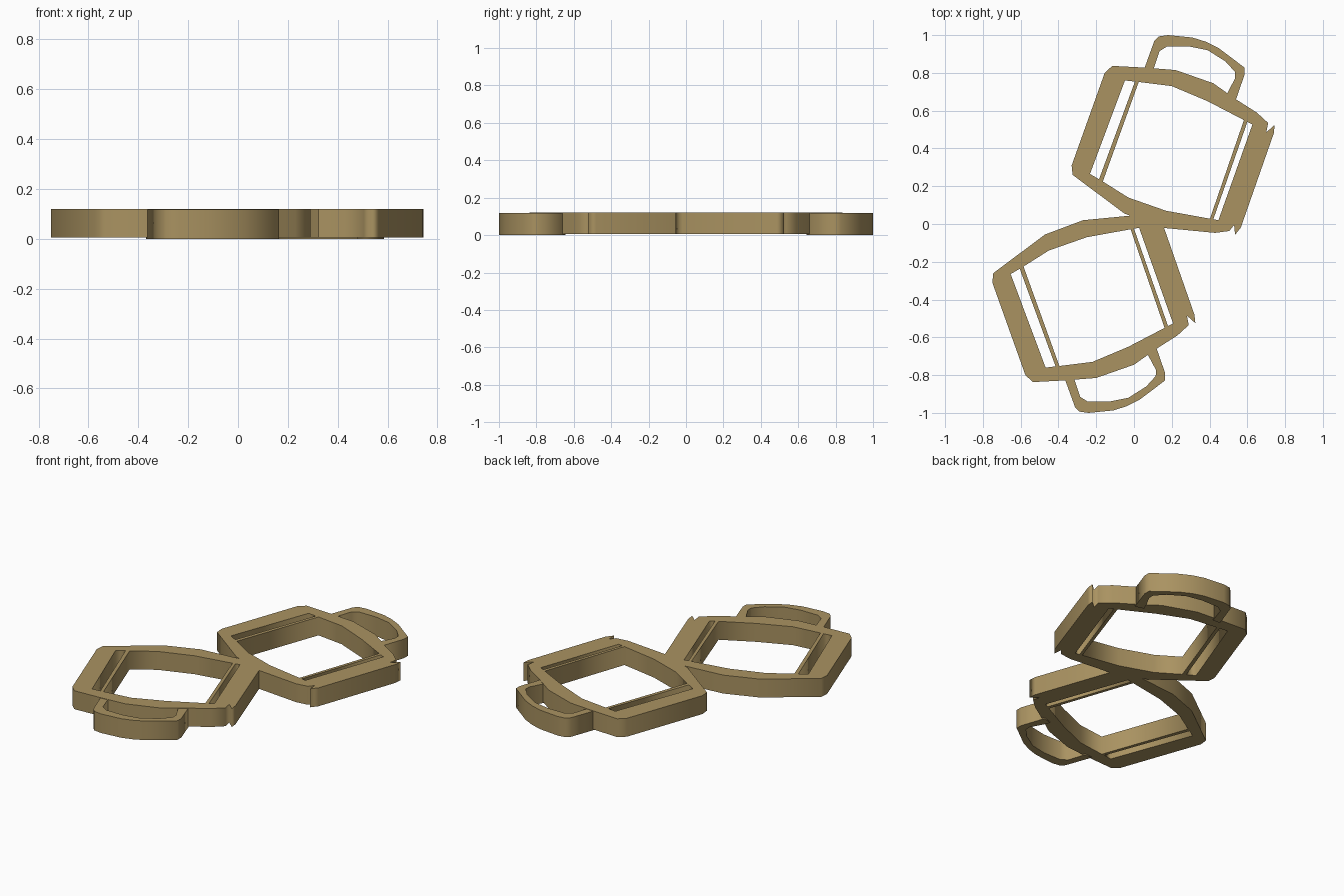
import bpy

SHIFT = -0.42   # the lower half is the upper one mirrored in y and moved sideways

# Frame outline, including the hooked strip along the right edge
frame_outline = [
    (-0.33, 0.31), (-0.155, 0.80), (-0.115, 0.837), (0.055, 0.828), (0.22, 0.815),
    (0.42, 0.745), (0.54, 0.66), (0.65, 0.59), (0.71, 0.535), (0.70, 0.485),
    (0.745, 0.525), (0.74, 0.48), (0.565, -0.02), (0.535, -0.057), (0.53, -0.005),
    (0.505, -0.037), (0.43, -0.047), (0.15, -0.02), (-0.05, 0.055), (-0.325, 0.26)]

# Main window, and the slots outside the thin bars
window = [
    (0.025, 0.752), (0.20, 0.73), (0.39, 0.65), (0.582, 0.55), (0.402, 0.028),
    (0.17, 0.07), (-0.03, 0.14), (-0.165, 0.225)]
left_slot = [(-0.048, 0.76), (0.005, 0.754), (-0.185, 0.237), (-0.233, 0.265)]
right_slot = [(0.60, 0.54), (0.627, 0.527), (0.447, 0.02), (0.42, 0.025)]

# Handle loop, its feet sunk into the frame
handle_outline = [
    (0.05, 0.81), (0.108, 0.97), (0.13, 0.993), (0.18, 1.0), (0.31, 0.987),
    (0.38, 0.965), (0.45, 0.93), (0.585, 0.828), (0.585, 0.79), (0.535, 0.645),
    (0.48, 0.66), (0.495, 0.695), (0.536, 0.772), (0.535, 0.805), (0.485, 0.86),
    (0.39, 0.92), (0.29, 0.94), (0.175, 0.94), (0.135, 0.915), (0.10, 0.81)]

mat = bpy.data.materials.new("tan")
mat.diffuse_color = (0.40, 0.29, 0.12, 1)


def plate(name, loops, z0, z1, lower):
    """Extrude a filled outline (first loop) with holes (other loops)."""
    curve = bpy.data.curves.new(name, 'CURVE')
    curve.dimensions = '2D'
    curve.fill_mode = 'BOTH'
    curve.extrude = (z1 - z0) / 2
    for loop in loops:
        spline = curve.splines.new('POLY')
        spline.points.add(len(loop) - 1)
        spline.use_cyclic_u = True
        for p, (x, y) in zip(spline.points, loop):
            p.co = (x + SHIFT, -y, 0, 1) if lower else (x, y, 0, 1)
    curve.materials.append(mat)
    obj = bpy.data.objects.new(name, curve)
    obj.location.z = (z0 + z1) / 2
    bpy.context.collection.objects.link(obj)
    bpy.ops.object.select_all(action='DESELECT')
    obj.select_set(True)
    bpy.context.view_layer.objects.active = obj
    bpy.ops.object.convert(target='MESH')


for side in ("upper", "lower"):
    low = side == "lower"
    plate(side + "_frame", [frame_outline, window, left_slot, right_slot], 0.006, 0.12, low)
    plate(side + "_handle", [handle_outline], 0.0, 0.118, low)
